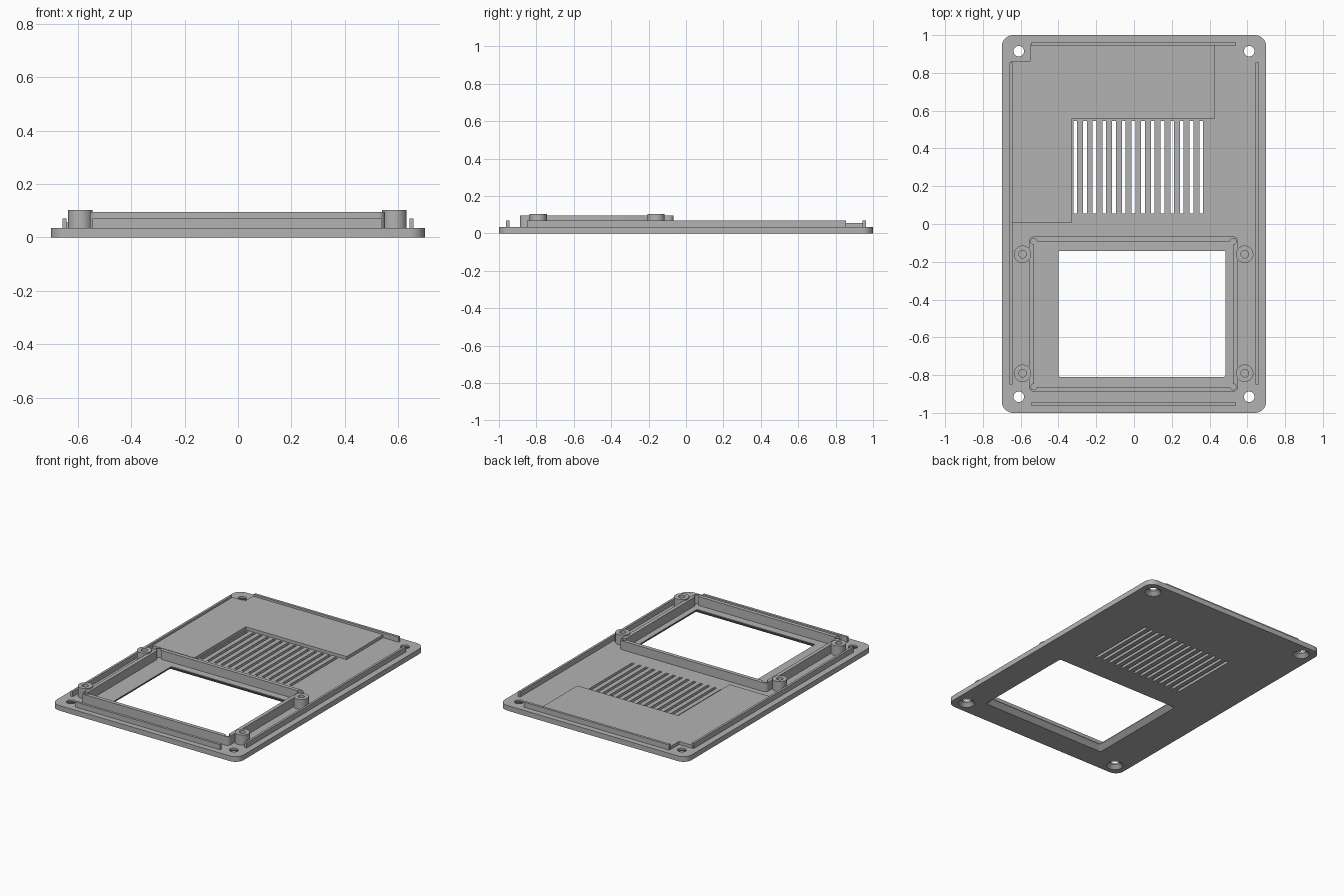
import bpy, bmesh, math

cube = bpy.data.objects.get("Cube")
if cube:
    bpy.data.objects.remove(cube, do_unlink=True)

GREY = (0.45, 0.45, 0.45, 1)
grey = bpy.data.materials.new("plain_grey")
grey.use_nodes = True
grey.diffuse_color = GREY
grey.node_tree.nodes["Principled BSDF"].inputs["Base Color"].default_value = GREY

PLATE = 0.035          # plate thickness
SINK = PLATE - 0.005   # raised parts start just inside the plate


def rect(x0, x1, y0, y1, r=0, steps=8):
    """Rectangle outline, with rounded corners when r is given."""
    if not r:
        return [(x0, y0), (x1, y0), (x1, y1), (x0, y1)]
    pts = []
    corners = [(x1 - r, y1 - r), (x0 + r, y1 - r), (x0 + r, y0 + r), (x1 - r, y0 + r)]
    for i, (cx, cy) in enumerate(corners):
        for k in range(steps + 1):
            a = math.pi / 2 * (i + k / steps)
            pts.append((cx + r * math.cos(a), cy + r * math.sin(a)))
    return pts


def circle(x, y, r, n=32):
    return [(x + r * math.cos(math.tau * i / n), y + r * math.sin(math.tau * i / n))
            for i in range(n)]


def loft(bm, rings):
    """Closed solid through (outline, height) rings of equal point count."""
    rows = [[bm.verts.new((x, y, z)) for x, y in pts] for pts, z in rings]
    n = len(rows[0])
    bm.faces.new(rows[0][::-1])
    bm.faces.new(rows[-1])
    for low, high in zip(rows, rows[1:]):
        for i in range(n):
            j = (i + 1) % n
            bm.faces.new((low[i], low[j], high[j], high[i]))


def solid(name, *parts):
    bm = bmesh.new()
    for rings in parts:
        loft(bm, rings)
    mesh = bpy.data.meshes.new(name)
    bm.to_mesh(mesh)
    bm.free()
    mesh.materials.append(grey)
    obj = bpy.data.objects.new(name, mesh)
    bpy.context.collection.objects.link(obj)
    return obj


def prism(outline, z0, z1):
    return [(outline, z0), (outline, z1)]


def carve(obj, *parts):
    """Cut solids out of an object and discard the cutter."""
    cutter = solid("cutter", *parts)
    cutter.hide_render = True
    mod = obj.modifiers.new("cut", 'BOOLEAN')
    mod.operation = 'DIFFERENCE'
    mod.solver = 'EXACT'
    mod.object = cutter
    bpy.context.view_layer.objects.active = obj
    bpy.ops.object.modifier_apply(modifier=mod.name)
    bpy.data.objects.remove(cutter, do_unlink=True)


# Base plate with countersunk screw holes, bevelled window and vent slots
plate = solid("base_plate", prism(rect(-0.7, 0.7, -1, 1, 0.06), 0, PLATE))
holes = []
for x in (-0.61, 0.61):
    for y in (-0.915, 0.915):
        holes.append([(circle(x, y, 0.055), -0.003), (circle(x, y, 0.028), 0.023),
                      (circle(x, y, 0.028), 0.1)])
window = [(rect(-0.433, 0.517, -0.843, -0.109, 0.012), -0.003),
          (rect(-0.40, 0.485, -0.81, -0.142, 0.01), 0.03),
          (rect(-0.40, 0.485, -0.81, -0.142, 0.01), 0.1)]
slots = []
for i in range(14):
    x = -0.311 + i * 0.0513
    slots.append(prism(rect(x - 0.01, x + 0.01, 0.055, 0.545), -0.1, 0.1))
carve(plate, *holes, window, *slots)

# Stepped raised pad around the vents
solid("raised_pad", prism([(-0.65, 0.005), (-0.33, 0.005), (-0.33, 0.555), (0.425, 0.555),
                           (0.425, 0.95), (-0.55, 0.95), (-0.55, 0.86), (-0.65, 0.86)],
                          SINK, 0.056))

# Locating rails near the four edges
for side, s in (("left", 1), ("right", -1)):
    x0, x1 = sorted((s * 0.643, s * 0.658))
    solid(side + "_rail", prism(rect(x0, x1, -0.85, 0.855), SINK, 0.07))
for side, s in (("back", 1), ("front", -1)):
    y0, y1 = sorted((s * 0.945, s * 0.962))
    solid(side + "_rail", prism(rect(-0.545, 0.54, y0, y1), SINK, 0.07))

# Frame wall around the window with rounded reliefs in its inner corners
posts = [(x, y) for x in (-0.59, 0.586) for y in (-0.16, -0.79)]
frame = solid("window_frame", prism(rect(-0.555, 0.55, -0.888, -0.066, 0.025), SINK, 0.095))
carve(frame, prism(rect(-0.53, 0.525, -0.862, -0.092), 0, 0.2))
carve(frame, *[prism(circle(x, y, 0.016, 20), 0, 0.2)
               for x in (-0.53, 0.525) for y in (-0.862, -0.092)])
carve(frame, *[prism(circle(x, y, 0.04), 0, 0.2) for x, y in posts])

# Screw posts with blind holes
for i, (x, y) in enumerate(posts):
    post = solid("screw_post_%d" % (i + 1), prism(circle(x, y, 0.046), SINK, 0.103))
    carve(post, prism(circle(x, y, 0.02, 24), 0.04, 0.2))

# Smooth the round walls, keep hard edges
for obj in bpy.context.scene.objects:
    if obj.type == 'MESH' and grey.name in obj.data.materials:
        bpy.ops.object.select_all(action='DESELECT')
        obj.select_set(True)
        bpy.context.view_layer.objects.active = obj
        bpy.ops.object.shade_smooth_by_angle(angle=math.radians(30))
